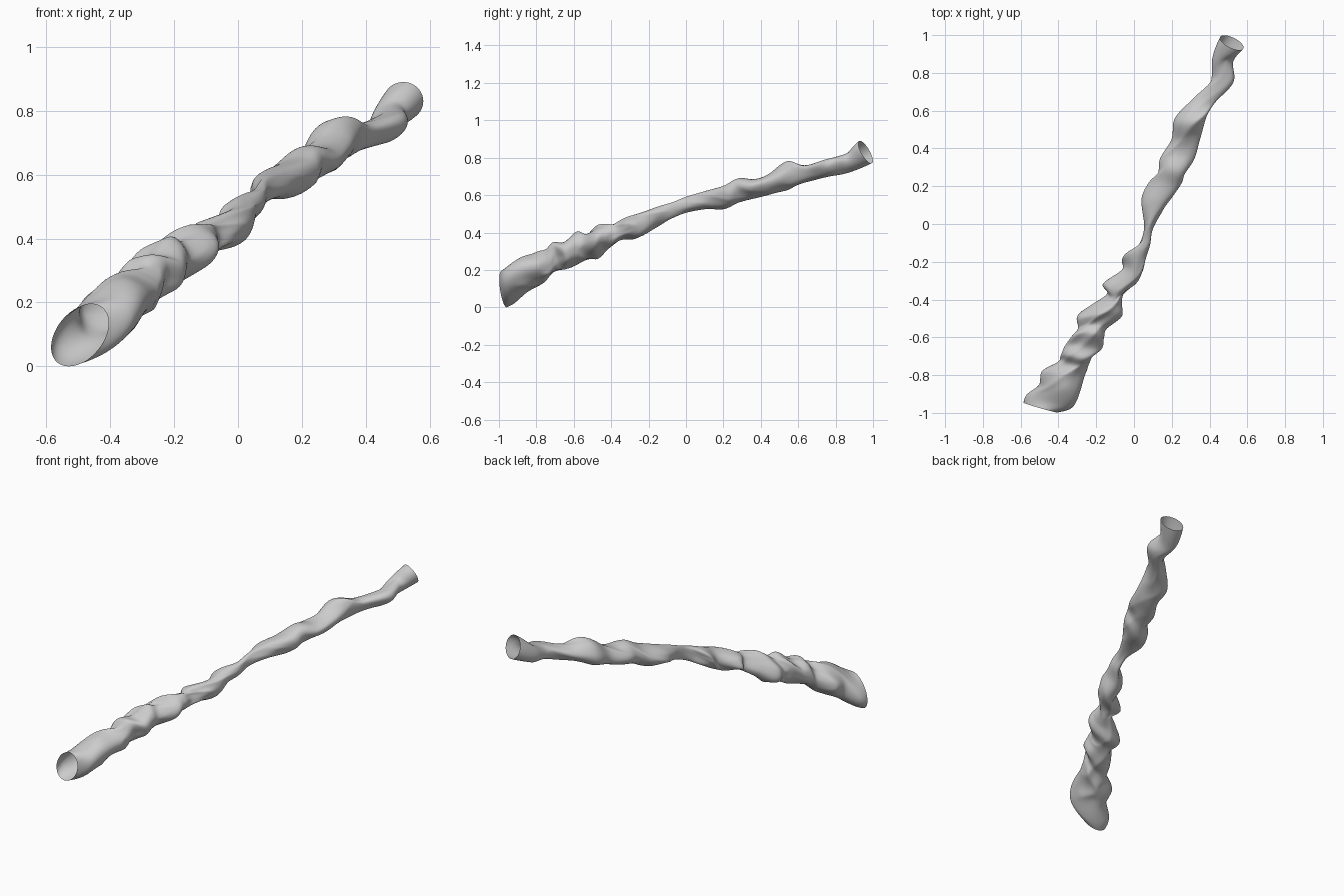
import bpy, bmesh, math
from mathutils import Vector, noise

# Stations along the sleeve: y, x min, x max, z min, z max
STATIONS = [
    (-0.972, -0.585, -0.405, 0.00, 0.195),
    (-0.94, -0.57, -0.33, 0.02, 0.215),
    (-0.87, -0.505, -0.285, 0.075, 0.27),
    (-0.79, -0.475, -0.265, 0.115, 0.29),
    (-0.74, -0.40, -0.24, 0.15, 0.30),
    (-0.70, -0.39, -0.22, 0.19, 0.345),
    (-0.65, -0.375, -0.165, 0.205, 0.35),
    (-0.59, -0.33, -0.16, 0.235, 0.40),
    (-0.54, -0.29, -0.15, 0.255, 0.39),
    (-0.48, -0.29, -0.07, 0.265, 0.43),
    (-0.43, -0.22, -0.06, 0.31, 0.44),
    (-0.38, -0.145, -0.055, 0.34, 0.445),
    (-0.33, -0.16, 0.00, 0.365, 0.465),
    (-0.25, -0.065, 0.045, 0.37, 0.50),
    (-0.17, -0.06, 0.06, 0.425, 0.53),
    (-0.10, 0.025, 0.085, 0.47, 0.555),
    (-0.01, 0.055, 0.105, 0.505, 0.59),
    (0.11, 0.04, 0.185, 0.525, 0.62),
    (0.21, 0.075, 0.25, 0.525, 0.65),
    (0.28, 0.13, 0.27, 0.56, 0.69),
    (0.36, 0.14, 0.32, 0.585, 0.685),
    (0.45, 0.20, 0.35, 0.605, 0.72),
    (0.55, 0.22, 0.38, 0.63, 0.78),
    (0.65, 0.305, 0.435, 0.67, 0.76),
    (0.76, 0.405, 0.525, 0.70, 0.795),
    (0.87, 0.415, 0.525, 0.725, 0.83),
    (0.96, 0.455, 0.58, 0.77, 0.89),
]
SIDES, STEPS = 64, 10


def smooth(t):
    t = max(0.0, min(1.0, t))
    return t * t * (3 - 2 * t)


def catmull(i, t):
    # Smooth interpolation between neighbouring stations
    n = len(STATIONS)
    a, b, c, d = (STATIONS[max(0, min(n - 1, k))] for k in (i - 1, i, i + 1, i + 2))
    return [0.5 * (2 * q + (r - p) * t + (2 * p - 5 * q + 4 * r - s) * t * t
                   + (3 * q - p - 3 * r + s) * t ** 3)
            for p, q, r, s in zip(a, b, c, d)]


def ring(y, x0, x1, z0, z1):
    # One tilted, wrinkled loop of the fabric
    cx, cz, rx, rz = (x0 + x1) / 2, (z0 + z1) / 2, (x1 - x0) / 2, (z1 - z0) / 2
    front, back = smooth((-0.8 - y) / 0.14), smooth((y - 0.82) / 0.14)
    skew = 0.3 * (1 - back) + 0.1 * front
    lean_x, lean_z = -0.27 * front - 0.4 * back, -0.04 * front - 0.5 * back
    calm = (1 - front) * (1 - back)
    fold = calm * (0.04 + 0.06 * smooth((0.0 - y) / 0.4))
    pts = []
    for k in range(SIDES):
        t = 2 * math.pi * k / SIDES
        c, s = math.cos(t), math.sin(t + skew)
        # Diagonal creases plus soft irregular dents
        crease = 1.27 - 2 * abs(math.sin(17 * y + t + 1.2 * math.sin(2 * t + 5 * y)))
        dent = noise.noise(Vector((c * 1.3, y * 9, s * 1.3)))
        f = 1 + fold * (0.6 * crease + 1.0 * dent + 0.25)
        dx, dz = rx * c * f, rz * s * f
        slide = calm * 0.012 * math.sin(2 * t + 14 * y)
        pts.append((cx + dx, y + lean_x * dx + lean_z * dz + slide, cz + dz))
    return pts


# Wrinkled sleeve, open at both ends
bm = bmesh.new()
loops = []
last = len(STATIONS) - 1
for i in range(last):
    for j in range(STEPS):
        loops.append([bm.verts.new(p) for p in ring(*catmull(i, j / STEPS))])
loops.append([bm.verts.new(p) for p in ring(*STATIONS[last])])
for a, b in zip(loops, loops[1:]):
    for k in range(SIDES):
        m = (k + 1) % SIDES
        bm.faces.new((a[k], a[m], b[m], b[k])).smooth = True
bmesh.ops.recalc_face_normals(bm, faces=bm.faces)
mesh = bpy.data.meshes.new("sleeve")
bm.to_mesh(mesh)
bm.free()
sleeve = bpy.data.objects.new("sleeve", mesh)
bpy.context.collection.objects.link(sleeve)
